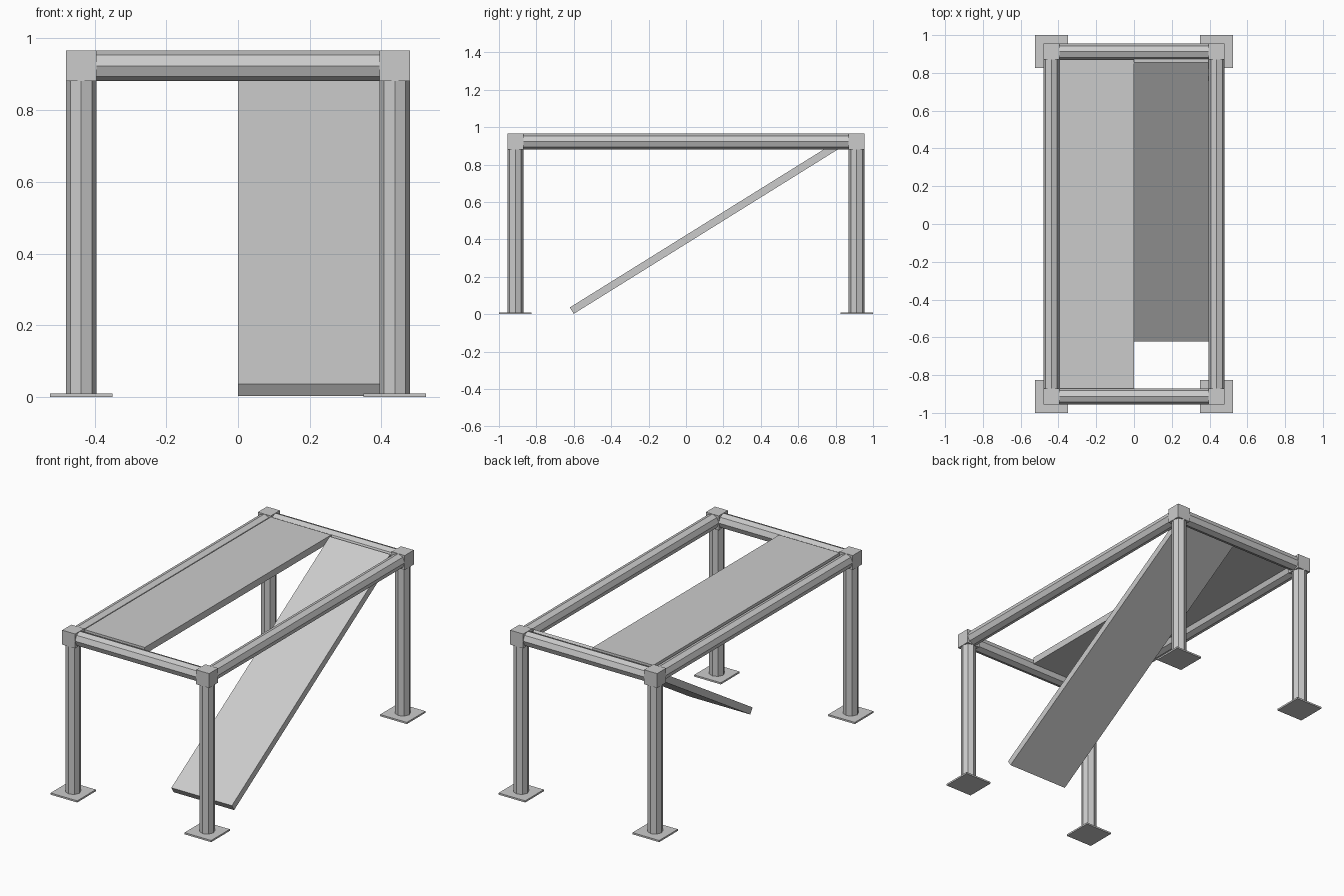
import bpy
from math import pi, radians

if "Cube" in bpy.data.objects:
    bpy.data.objects.remove(bpy.data.objects["Cube"])

X, Y = 0.4375, 0.9125      # corner post centres
R = 0.0425                 # tube radius, half the corner block
Z = 0.9235                 # rail height


def box(name, loc, size, tilt=0.0):
    bpy.ops.mesh.primitive_cube_add(size=1, location=loc, rotation=(tilt, 0, 0))
    ob = bpy.context.object
    ob.name = name
    ob.scale = size
    return ob


def tube(name, loc, length, rot=(0, 0, 0)):
    # eight-sided tube with a corner on each axis
    bpy.ops.mesh.primitive_cylinder_add(vertices=8, radius=R, depth=length,
                                        location=loc, rotation=rot)
    ob = bpy.context.object
    ob.name = name
    return ob


# legs with foot plates and corner blocks
for sy, fb in ((-1, "front"), (1, "back")):
    for sx, lr in ((-1, "left"), (1, "right")):
        x, y = sx * X, sy * Y
        box(f"{fb}_{lr}_foot_plate", (x, y, 0.005), (0.174, 0.174, 0.01))
        tube(f"{fb}_{lr}_leg", (x, y, (0.01 + Z - R) / 2), Z - R - 0.01)
        box(f"{fb}_{lr}_corner_block", (x, y, Z), (2 * R, 2 * R, 2 * R))

# top frame rails
for s, fb, lr in ((-1, "front", "left"), (1, "back", "right")):
    tube(f"{fb}_rail", (0, s * Y, Z), 2 * (X - R), (0, pi / 2, 0))
    tube(f"{lr}_rail", (s * X, 0, Z), 2 * (Y - R), (pi / 2, 0, 0))

# flat panel on the left, hinged panel swung down on the right
W = X - R
box("flat_panel", (-W / 2, 0, 0.94), (W, 1.74, 0.04))
box("hinged_panel", (W / 2, 0.128, 0.479), (W, 1.74, 0.04), radians(31.9))
